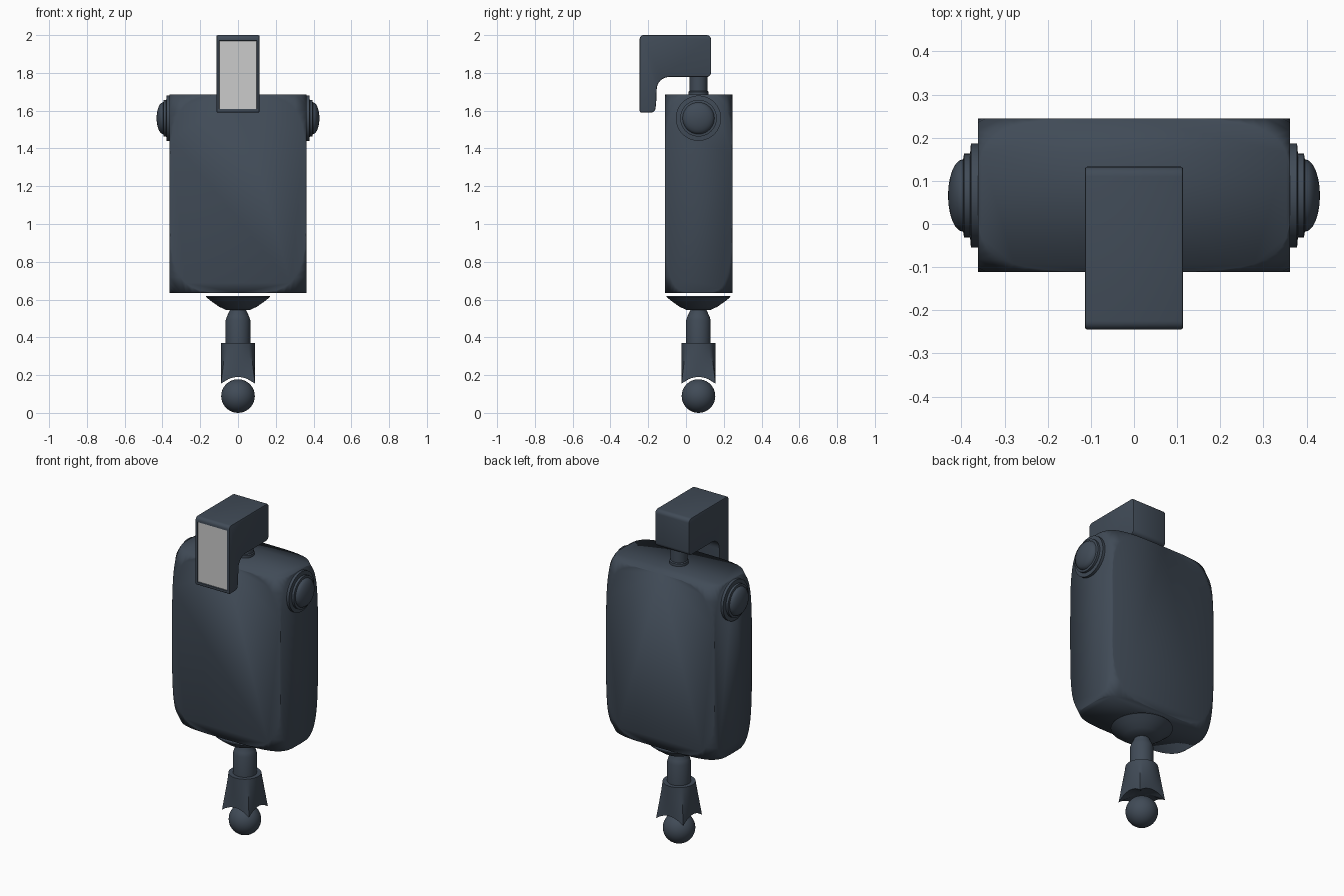
import bpy, bmesh, math
from mathutils import Matrix

if "Cube" in bpy.data.objects:
    bpy.data.objects.remove(bpy.data.objects["Cube"])

YC = 0.066


def material(name, col):
    m = bpy.data.materials.new(name)
    m.diffuse_color = (*col, 1)
    m.use_nodes = True
    m.node_tree.nodes["Principled BSDF"].inputs["Base Color"].default_value = m.diffuse_color
    return m


SLATE = material("slate", (0.052, 0.07, 0.095))
SCREEN = material("screen_grey", (0.75, 0.75, 0.75))


def finish(bm, name, angle=None):
    bmesh.ops.recalc_face_normals(bm, faces=bm.faces)
    me = bpy.data.meshes.new(name)
    bm.to_mesh(me)
    bm.free()
    ob = bpy.data.objects.new(name, me)
    bpy.context.collection.objects.link(ob)
    me.materials.append(SLATE)
    bpy.ops.object.select_all(action='DESELECT')
    ob.select_set(True)
    bpy.context.view_layer.objects.active = ob
    if angle is None:
        bpy.ops.object.shade_smooth()
    else:
        bpy.ops.object.shade_smooth_by_angle(angle=math.radians(angle))
    return ob


def loft(rings, name, angle=35, matrix=None):
    """Skin a list of equal-length closed rings and cap the ends."""
    bm = bmesh.new()
    vs = [[bm.verts.new(p) for p in r] for r in rings]
    n = len(vs[0])
    for a, b in zip(vs, vs[1:]):
        for i in range(n):
            j = (i + 1) % n
            bm.faces.new((a[i], a[j], b[j], b[i]))
    bm.faces.new(vs[0][::-1])
    bm.faces.new(vs[-1])
    if matrix:
        bm.transform(matrix)
    return finish(bm, name, angle)


def lathe(profile, name, matrix=Matrix.Translation((0, YC, 0)), n=40, angle=35):
    rings = [[(r * math.cos(2 * math.pi * i / n), r * math.sin(2 * math.pi * i / n), z)
              for i in range(n)] for r, z in profile]
    return loft(rings, name, angle, matrix)


# body: hull of six rounded panels, full at edge middles, cut at the corners
half = (0.362, 0.178, 0.525)
bm = bmesh.new()
N = 40
for axis in range(3):
    u, v = [a for a in range(3) if a != axis]
    for side in (-1, 1):
        for i in range(N):
            t = 2 * math.pi * i / N
            c, s = math.cos(t), math.sin(t)
            p = [0, 0, 0]
            p[axis] = side * half[axis]
            p[u] = half[u] * math.copysign(abs(c) ** 0.5, c)
            p[v] = half[v] * math.copysign(abs(s) ** 0.5, s)
            bm.verts.new(p)
bmesh.ops.remove_doubles(bm, verts=bm.verts, dist=0.0005)
res = bmesh.ops.convex_hull(bm, input=bm.verts)
loose = [v for v in bm.verts if not v.link_faces]
bmesh.ops.delete(bm, geom=loose, context='VERTS')
bmesh.ops.dissolve_limit(bm, angle_limit=0.01, verts=bm.verts, edges=bm.edges)
bmesh.ops.translate(bm, verts=bm.verts, vec=(0, 0.067, 1.16))
finish(bm, "body")

# side knobs: stepped disc with a domed cap
knob = [(0.12, -0.03), (0.12, 0.017), (0.097, 0.019), (0.097, 0.033), (0.084, 0.035)]
knob += [(0.084 * math.cos(a), 0.035 + 0.035 * math.sin(a))
         for a in [math.radians(d) for d in (15, 30, 45, 60, 75, 88)]]
for s, name in ((1, "knob_right"), (-1, "knob_left")):
    lathe(knob, name, Matrix.Translation((s * 0.361, YC, 1.56))
          @ Matrix.Rotation(s * math.pi / 2, 4, 'Y'))

# lower foot: ball, notched collar, stem and flared cup
ball = [(0.089 * math.sin(math.radians(d)), 0.089 - 0.089 * math.cos(math.radians(d)))
        for d in (1, *range(10, 180, 10), 179)]
lathe(ball, "foot_ball", angle=60)

rings = []
n = 48
for k in range(9):
    f = k / 8
    ring = []
    for i in range(n):
        t = 2 * math.pi * i / n
        c, s = math.cos(t), math.sin(t)
        big, small = max(abs(c), abs(s)), min(abs(c), abs(s))
        r = 0.09 * ((1 - f) + f / big)
        z_low = 0.19 - 0.035 * (small / big) ** 2
        ring.append((r * c, r * s, 0.37 * (1 - f) + z_low * f))
    rings.append(ring)
rings.append([(0.04 * math.cos(2 * math.pi * i / n), 0.04 * math.sin(2 * math.pi * i / n), 0.195)
              for i in range(n)])
loft(rings, "foot_collar", 40, Matrix.Translation((0, YC, 0)))

lathe([(0.065, 0.36), (0.065, 0.49), (0.058, 0.512), (0.042, 0.545), (0.042, 0.56)], "foot_stem")
lathe([(0.064, 0.545), (0.1, 0.562), (0.14, 0.59), (0.17, 0.614), (0.168, 0.618)], "foot_cup")

# upper neck post
lathe([(0.052, 1.66), (0.052, 1.70), (0.047, 1.705), (0.047, 1.80)], "neck_post")


# head: rounded hook profile extruded across, with a recessed screen in front
def arc(y, z, r, a0, a1, k=5):
    return [(y + r * math.cos(math.radians(a0 + (a1 - a0) * i / k)),
             z + r * math.sin(math.radians(a0 + (a1 - a0) * i / k))) for i in range(k + 1)]


prof = (arc(-0.225, 1.98, 0.02, 180, 90) + arc(0.11, 1.977, 0.023, 90, 0)
        + arc(0.108, 1.803, 0.025, 0, -90) + arc(-0.09, 1.713, 0.065, 90, 180, 8)
        + [(-0.158, 1.64)] + arc(-0.186, 1.615, 0.025, 0, -90) + arc(-0.235, 1.60, 0.01, -90, -180))
bm = bmesh.new()
W = 0.114
face = bm.faces.new([bm.verts.new((-W, y, z)) for y, z in prof])
ext = bmesh.ops.extrude_face_region(bm, geom=[face])
bmesh.ops.translate(bm, verts=[g for g in ext["geom"] if isinstance(g, bmesh.types.BMVert)],
                    vec=(2 * W, 0, 0))
bmesh.ops.recalc_face_normals(bm, faces=bm.faces)
rim = [e for e in bm.edges if all(len(f.verts) > 4 for f in e.link_faces) or
       any(len(f.verts) > 4 for f in e.link_faces)]
bmesh.ops.bevel(bm, geom=rim, offset=0.006, segments=2, profile=0.5, affect='EDGES')
front = max((f for f in bm.faces if f.normal.y < -0.95), key=lambda f: f.calc_area())
bmesh.ops.inset_region(bm, faces=[front], thickness=0.012, depth=0)
bmesh.ops.inset_region(bm, faces=[front], thickness=0.002, depth=-0.006)
front.material_index = 1
head = finish(bm, "head", 40)
head.data.materials.append(SCREEN)
